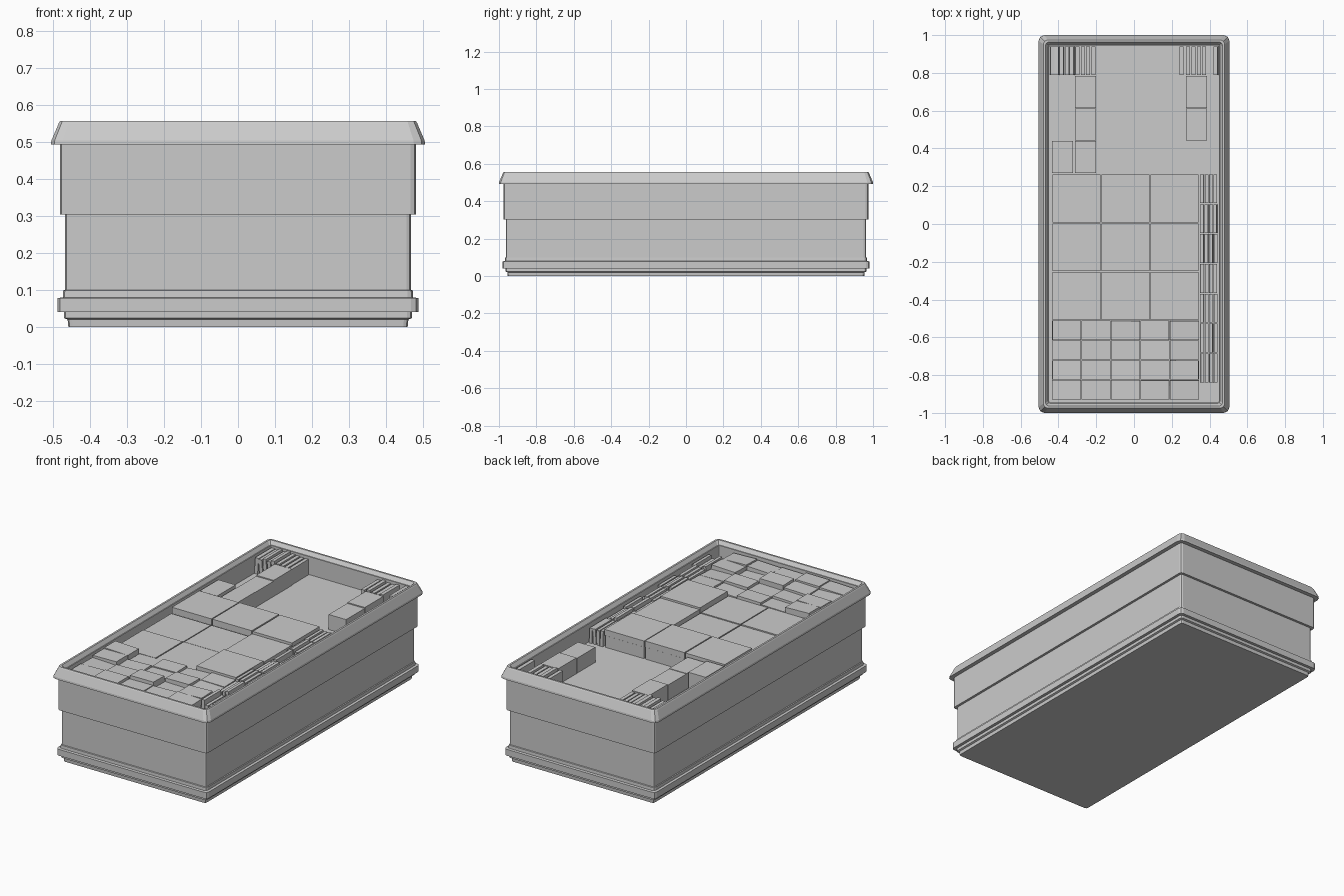
import bpy, bmesh, math, random
from mathutils import Matrix, Vector

if "Cube" in bpy.data.objects:
    bpy.data.objects.remove(bpy.data.objects["Cube"])

random.seed(4)
FLOOR = 0.43


def finish(bm, name):
    bmesh.ops.recalc_face_normals(bm, faces=bm.faces)
    mesh = bpy.data.meshes.new(name)
    bm.to_mesh(mesh)
    bm.free()
    obj = bpy.data.objects.new(name, mesh)
    bpy.context.collection.objects.link(obj)
    return obj


def rounded_rect(hx, hy, r, steps=2):
    """Rectangle outline with small rounded corners."""
    pts = []
    for i, (sx, sy) in enumerate([(1, 1), (-1, 1), (-1, -1), (1, -1)]):
        for k in range(steps + 1):
            a = math.pi / 2 * (i + k / steps)
            pts.append((sx * (hx - r) + r * math.cos(a), sy * (hy - r) + r * math.sin(a)))
    return pts


def add_box(bm, x0, x1, y0, y1, z0, z1, tilt=(0, 0, 0)):
    centre = Vector(((x0 + x1) / 2, (y0 + y1) / 2, (z0 + z1) / 2))
    rot = Matrix.Identity(4)
    for angle, axis in zip(tilt, "XYZ"):
        rot = rot @ Matrix.Rotation(angle, 4, axis)
    m = Matrix.Translation(centre) @ rot @ Matrix.Diagonal((x1 - x0, y1 - y0, z1 - z0, 1))
    bmesh.ops.create_cube(bm, size=1, matrix=m)


# Tray shell: (inset, height, corner radius) from the base, over the rim, down to the floor
profile = [(.047, 0, .012), (.045, .02, .012), (.035, .024, .014), (.035, .041, .014),
           (.018, .041, .02), (.018, .078, .02), (.032, .08, .015), (.033, .098, .015),
           (.038, .1, .012), (.038, .303, .012), (.024, .303, .015), (.024, .492, .015),
           (0, .492, .03), (.001, .503, .03), (.021, .55, .025), (.025, .556, .022),
           (.036, .556, .018), (.05, .535, .012), (.055, .535, .008), (.055, FLOOR, .006)]
bm = bmesh.new()
rings = [[bm.verts.new((x, y, z)) for x, y in rounded_rect(.505 - d, 1 - d, r)]
         for d, z, r in profile]
for a, b in zip(rings, rings[1:]):
    n = len(a)
    for i in range(n):
        bm.faces.new((a[i], a[(i + 1) % n], b[(i + 1) % n], b[i]))
bm.faces.new(rings[0])
bm.faces.new(rings[-1])
finish(bm, "tray_shell")


def tile_grid(name, x0, y0, nx, ny, px, py, gap, heights, wobble):
    """Grid of two-layer tile stacks with uneven heights."""
    bm = bmesh.new()
    for i in range(nx):
        for j in range(ny):
            top = random.uniform(*heights)
            mid = top - 0.035
            x, y = x0 + i * px, y0 + j * py
            add_box(bm, x + gap, x + px - gap, y + gap, y + py - gap, FLOOR, mid - .002)
            t = (random.uniform(-wobble, wobble), random.uniform(-wobble, wobble), 0)
            add_box(bm, x + gap / 2, x + px - gap / 2, y + gap / 2, y + py - gap / 2, mid, top, t)
    finish(bm, name)


# Large tiles in the middle, small tiles at the front
tile_grid("large_tiles", -.435, -.51, 3, 3, .26, .258, .006, (.495, .54), 0)
tile_grid("small_tiles", -.435, -.93, 5, 4, .156, .105, .004, (.505, .54), .04)

# Solid blocks at the back, beside the open floor
bm = bmesh.new()
blocks = [(-.435, .27)] + [(-.312, .27 + .172 * k) for k in range(3)] \
    + [(.275, .442 + .172 * k) for k in range(2)]
for x, y in blocks:
    add_box(bm, x, x + .112, y, y + .17, FLOOR, random.uniform(.515, .535))
finish(bm, "storage_blocks")

# Upright plates in both back corners
bm = bmesh.new()
left = [-.445 + .027 * k for k in range(5)] + [-.309 + .028 * k for k in range(4)]
right = [.24, .275, .305, .333, .361, .424]
for x in left + right:
    lean = random.uniform(-.08, .08) if x < -.32 or x > .4 else 0
    add_box(bm, x, x + .021, .79, .94, FLOOR, random.uniform(.52, .535), (0, lean, 0))
finish(bm, "back_upright_plates")

# Upright plates in rows along the right wall
bm = bmesh.new()
for row in range(7):
    y1 = .262 - .158 * row
    for k in range(4):
        x = .351 + .0235 * k
        lean = random.uniform(-.05, .05)
        add_box(bm, x, x + .018, y1 - .152, y1, FLOOR, random.uniform(.505, .535), (0, lean, 0))
finish(bm, "side_upright_plates")
